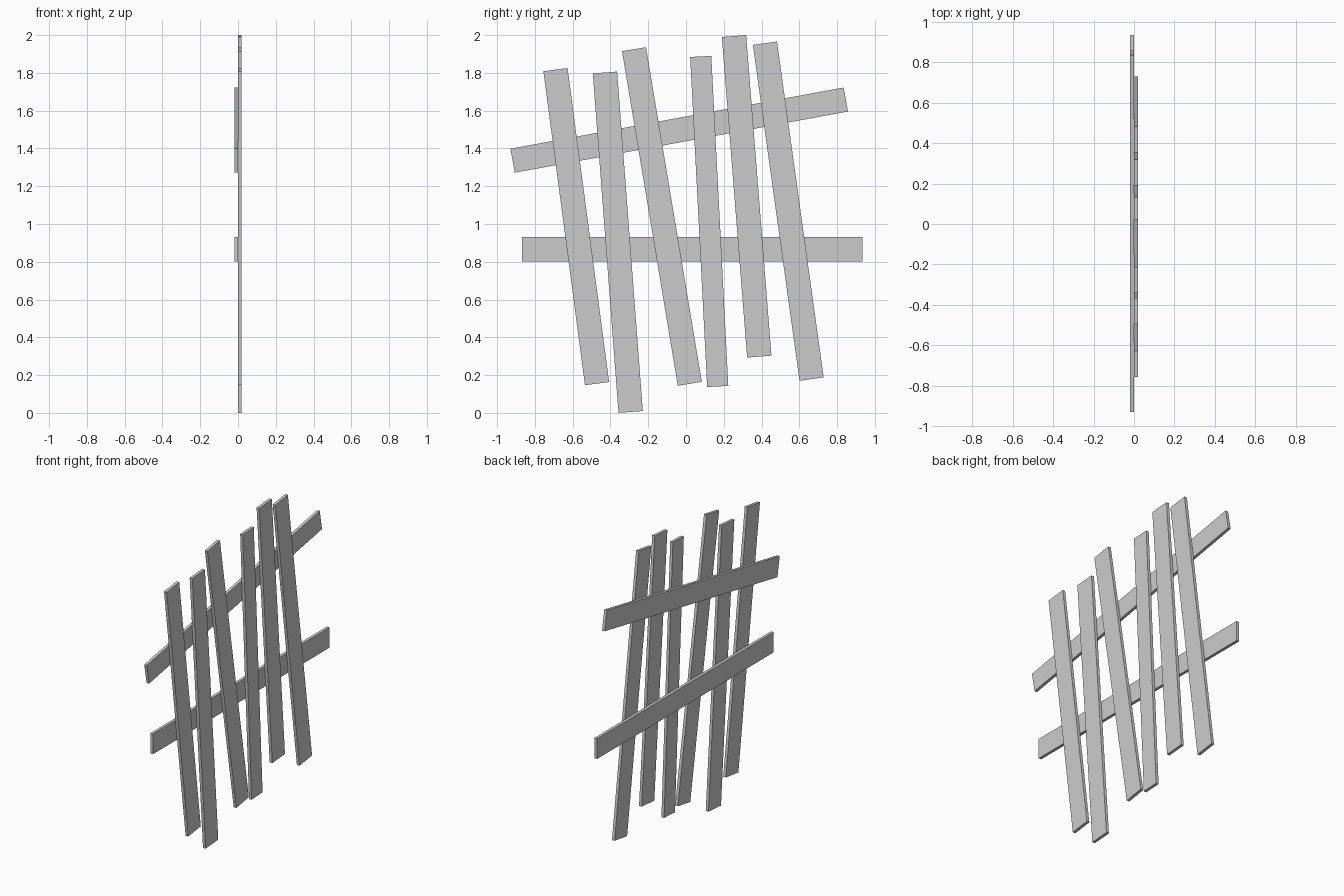
import bpy
from mathutils import Vector

if "Cube" in bpy.data.objects:
    bpy.data.objects.remove(bpy.data.objects["Cube"])

T = 0.019  # board thickness


def board(name, a, b, width, x0):
    """Flat board running from end centre a to end centre b in the y-z plane."""
    a, b = Vector((0, *a)), Vector((0, *b))
    along = (b - a).normalized()
    side = Vector((1, 0, 0)).cross(along) * width / 2
    outline = [a - side, b - side, b + side, a + side]
    verts = [p + Vector((x, 0, 0)) for x in (x0, x0 + T) for p in outline]
    faces = [(0, 1, 2, 3), (7, 6, 5, 4)]
    faces += [(i, i + 4, (i + 1) % 4 + 4, (i + 1) % 4) for i in range(4)]
    mesh = bpy.data.meshes.new(name)
    mesh.from_pydata(verts, [], faces)
    mesh.validate()
    obj = bpy.data.objects.new(name, mesh)
    bpy.context.collection.objects.link(obj)
    # consistent outward normals
    import bmesh
    bm = bmesh.new()
    bm.from_mesh(mesh)
    bmesh.ops.recalc_face_normals(bm, faces=bm.faces)
    bm.to_mesh(mesh)
    bm.free()


# crooked upright pickets: bottom (y, z), top (y, z), width
pickets = [
    ((-0.471, 0.155), (-0.691, 1.817), 0.129),
    ((-0.293, 0.005), (-0.429, 1.802), 0.129),
    ((0.020, 0.154), (-0.275, 1.925), 0.129),
    ((0.168, 0.140), (0.078, 1.887), 0.112),
    ((0.388, 0.298), (0.254, 1.995), 0.129),
    ((0.665, 0.179), (0.418, 1.957), 0.129),
]
for i, (low, high, w) in enumerate(pickets, 1):
    board(f"picket_{i}", low, high, w, 0.0)

# horizontal and tilted rails behind the pickets
board("lower_rail", (-0.868, 0.866), (0.934, 0.866), 0.131, -T)
board("upper_rail", (-0.918, 1.335), (0.846, 1.659), 0.129, -T)
